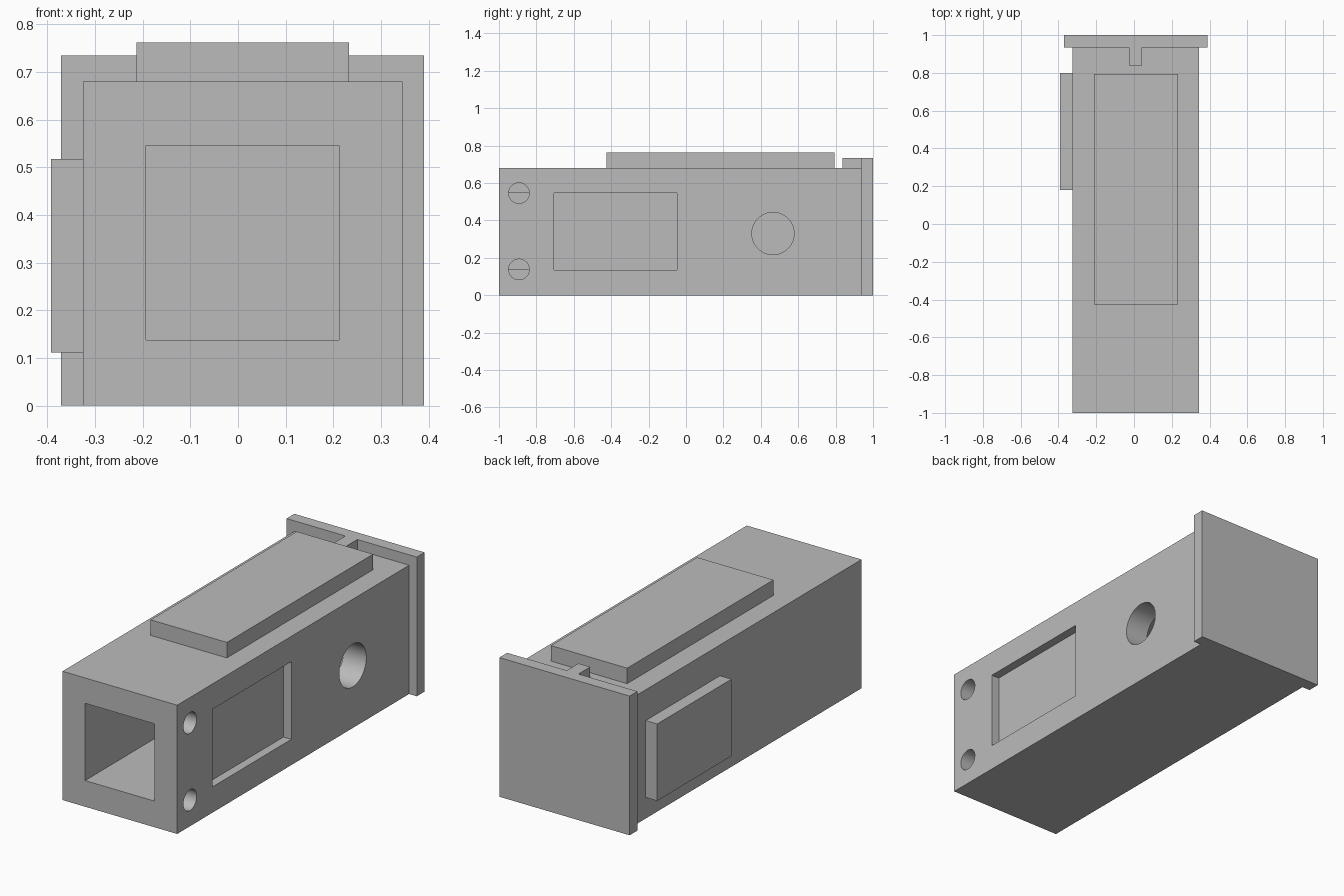
import bpy
import math

if "Cube" in bpy.data.objects:
    bpy.data.objects.remove(bpy.data.objects["Cube"], do_unlink=True)

grey = bpy.data.materials.new("plain grey")
grey.use_nodes = True
GREY = (0.5, 0.5, 0.5, 1)
grey.diffuse_color = GREY
grey.node_tree.nodes["Principled BSDF"].inputs["Base Color"].default_value = GREY


def box(name, x, y, z):
    """Box from (min, max) ranges along each axis."""
    bpy.ops.mesh.primitive_cube_add(size=1)
    ob = bpy.context.object
    ob.name = name
    ob.location = [(a + b) / 2 for a, b in (x, y, z)]
    ob.scale = [b - a for a, b in (x, y, z)]
    bpy.ops.object.transform_apply(location=True, rotation=True, scale=True)
    ob.data.materials.append(grey)
    return ob


def bore(name, radius, x, y, z):
    """Cylinder along x, used as a drill."""
    bpy.ops.mesh.primitive_cylinder_add(
        vertices=48, radius=radius, depth=x[1] - x[0],
        location=(sum(x) / 2, y, z), rotation=(0, math.pi / 2, 0))
    ob = bpy.context.object
    ob.name = name
    ob.data.materials.append(grey)
    return ob


def cut(target, cutter):
    cutter.hide_render = True
    mod = target.modifiers.new(cutter.name, "BOOLEAN")
    mod.operation = "DIFFERENCE"
    mod.solver = "EXACT"
    mod.object = cutter
    bpy.context.view_layer.objects.active = target
    bpy.ops.object.modifier_apply(modifier=mod.name)
    bpy.data.objects.remove(cutter, do_unlink=True)


LEFT, RIGHT = -0.325, 0.345       # body sides
INNER = 0.212                     # channel wall on the drilled side
BACK, TOP = 0.935, 0.68
FLOOR, CEILING = 0.138, 0.546

# Hollow body with a square channel along its length
body = box("body", (LEFT, RIGHT), (-1, BACK), (0, TOP))
cut(body, box("channel_cutter", (-0.193, INNER), (-1.1, BACK + 0.1), (FLOOR, CEILING)))

# Shallow window recess, two pin holes and one large hole on the side
cut(body, box("recess_cutter", (RIGHT - 0.046, 0.5), (-0.705, -0.048), (0.136, 0.546)))
for z in (FLOOR, CEILING):
    cut(body, bore("pin_hole_cutter", 0.055, (INNER - 0.001, 0.5), -0.893, z))
cut(body, bore("large_hole_cutter", 0.113, (0.1, 0.5), 0.465, 0.33))
bpy.context.view_layer.objects.active = body
body.select_set(True)
bpy.ops.object.shade_smooth_by_angle(angle=math.radians(30))

# Raised plates
box("top_plate", (-0.213, 0.233), (-0.425, 0.795), (TOP, 0.762))
box("side_plate", (-0.392, LEFT), (0.18, 0.80), (0.111, 0.517))

# End cap with its locating tab
box("end_cap", (-0.371, 0.39), (BACK, 1), (0, 0.735))
box("end_cap_tab", (-0.027, 0.042), (0.838, BACK), (TOP, 0.735))
